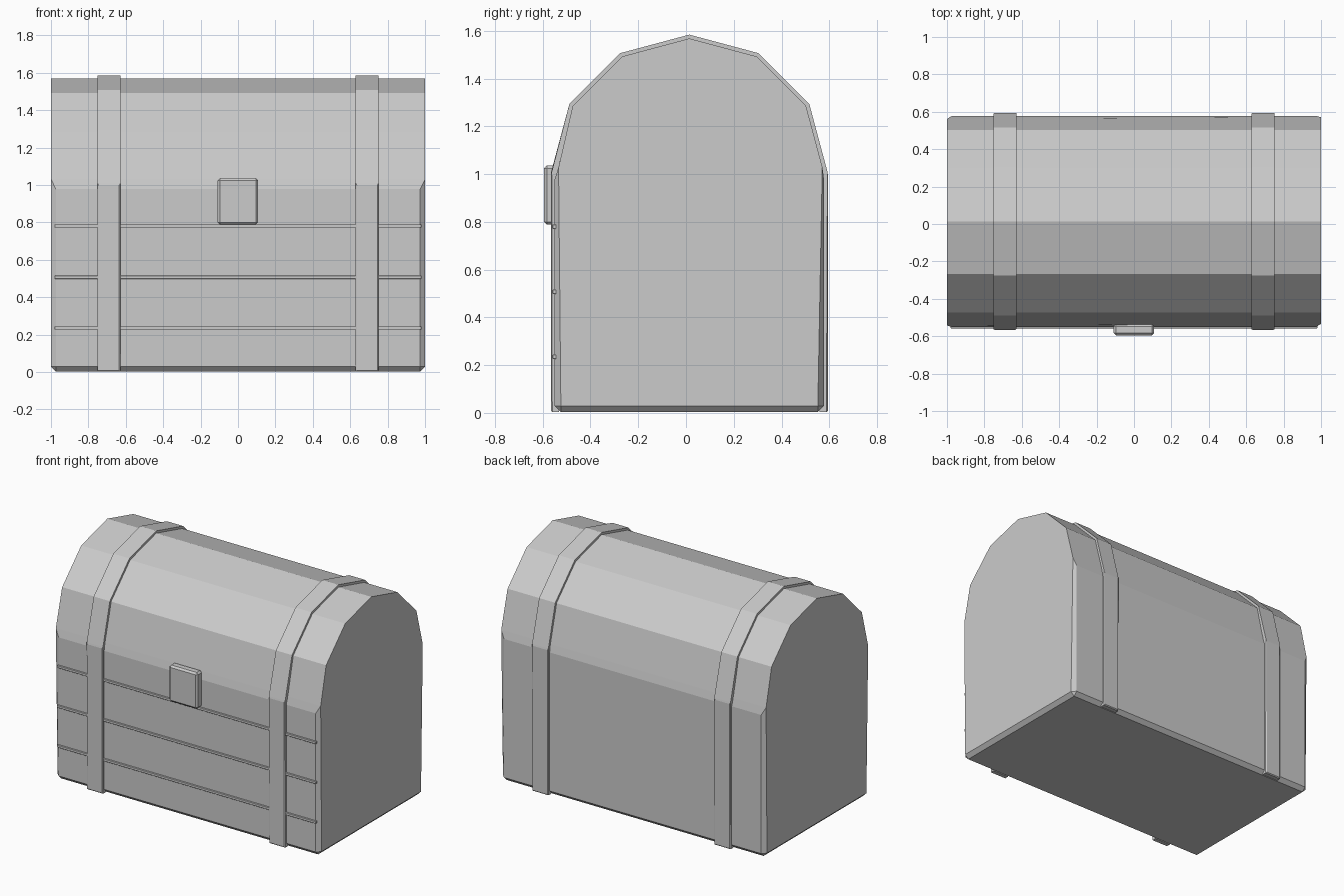
import bpy, bmesh, math

if "Cube" in bpy.data.objects:
    bpy.data.objects.remove(bpy.data.objects["Cube"])

CY = 0.014  # centre of the chest depth


def finish(bm, name):
    bmesh.ops.recalc_face_normals(bm, faces=bm.faces[:])
    me = bpy.data.meshes.new(name)
    bm.to_mesh(me)
    bm.free()
    ob = bpy.data.objects.new(name, me)
    bpy.context.collection.objects.link(ob)
    return ob


def arch(r, bottom):
    # straight sides topped by the upper half of a 12-gon
    pts = [(CY + r * math.cos(math.radians(30 * i)),
            1.004 + r * math.sin(math.radians(30 * i))) for i in range(7)]
    return [(CY + r, bottom)] + pts + [(CY - r, bottom)]


def extrude_profile(pts, x0, x1):
    bm = bmesh.new()
    face = bm.faces.new([bm.verts.new((x0, y, z)) for y, z in pts])
    ext = bmesh.ops.extrude_face_region(bm, geom=[face])
    moved = [g for g in ext['geom'] if isinstance(g, bmesh.types.BMVert)]
    bmesh.ops.translate(bm, verts=moved, vec=(x1 - x0, 0, 0))
    bmesh.ops.recalc_face_normals(bm, faces=bm.faces[:])
    return bm


def chamfer(bm, edges, width):
    bmesh.ops.bevel(bm, geom=edges, offset=width, offset_type='OFFSET',
                    segments=1, profile=0.5, affect='EDGES', clamp_overlap=True)


def box(name, x, y, z, width):
    bm = bmesh.new()
    bmesh.ops.create_cube(bm, size=1)
    for v in bm.verts:
        for i, (a, b) in enumerate((x, y, z)):
            v.co[i] = b if v.co[i] > 0 else a
    chamfer(bm, bm.edges[:], width)
    return finish(bm, name)


# chest: body and arched lid, chamfered below the lid line
bm = extrude_profile(arch(0.564, 0.003), -1, 1)
chamfer(bm, [e for e in bm.edges if max(v.co.z for v in e.verts) < 1.01], 0.026)
finish(bm, "chest_body_and_lid")

# straps wrapping the front, lid and back
for side, x in (("left", -0.69), ("right", 0.69)):
    profile = arch(0.58, 0.003) + arch(0.545, 0.003)[::-1]
    bm = extrude_profile(profile, x - 0.061, x + 0.061)
    outer = [e for e in bm.edges
             if max(v.co.z for v in e.verts) < 1.01
             and all(abs(v.co.y - CY) > 0.57 for v in e.verts)]
    chamfer(bm, outer, 0.006)
    finish(bm, side + "_strap")

# thin plank battens on the front
for i, z in enumerate((0.235, 0.507, 0.78)):
    box(f"front_batten_{i + 1}", (-0.98, 0.98), (-0.559, -0.535),
        (z - 0.009, z + 0.009), 0.002)

# latch plate
box("latch", (-0.109, 0.107), (-0.595, -0.535), (0.788, 1.036), 0.012)
